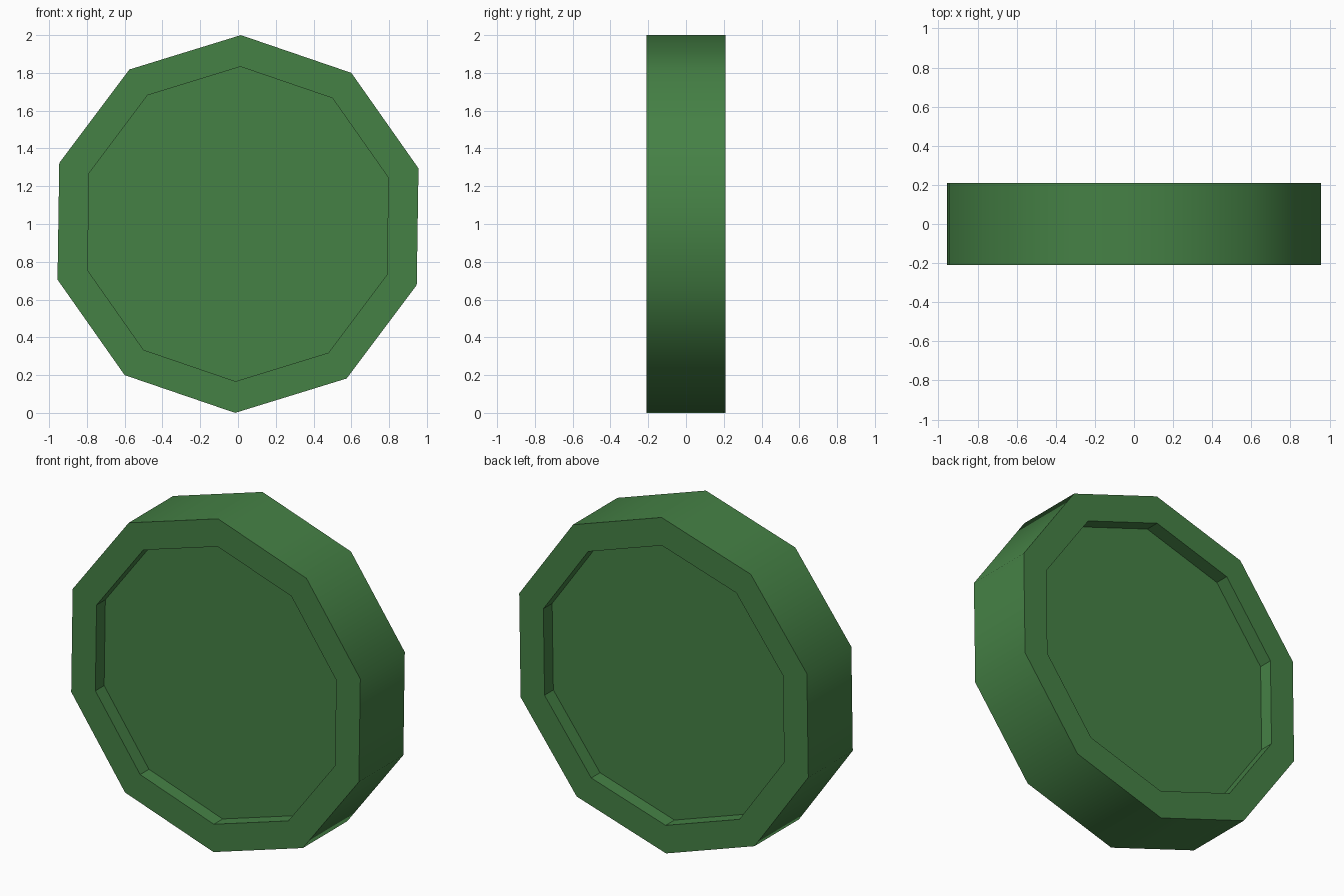
import bpy, bmesh
from math import sin, cos, radians

if "Cube" in bpy.data.objects:
    bpy.data.objects.remove(bpy.data.objects["Cube"])

SIDES, TURN = 10, radians(0.87)
OUTER, INNER = 1.0, 0.833
HALF, FLOOR = 0.21, 0.127

bm = bmesh.new()


def ring(radius, y):
    pts = []
    for i in range(SIDES):
        a = TURN + radians(360 / SIDES) * i
        pts.append(bm.verts.new((radius * sin(a), y, 1 + radius * cos(a))))
    return pts


# Profile from the front recess floor, over the rim, to the back recess floor
profile = [(INNER, -FLOOR), (INNER, -HALF), (OUTER, -HALF),
           (OUTER, HALF), (INNER, HALF), (INNER, FLOOR)]
rings = [ring(r, y) for r, y in profile]
tread = []
for k, (a, b) in enumerate(zip(rings, rings[1:])):
    for i in range(SIDES):
        j = (i + 1) % SIDES
        f = bm.faces.new((a[i], a[j], b[j], b[i]))
        if k == 2:
            tread.append(f)

# Recess floors
bm.faces.new(rings[0])
bm.faces.new(rings[-1])
bmesh.ops.recalc_face_normals(bm, faces=bm.faces)

# Smooth tread with sharp rims, everything else flat
for f in tread:
    f.smooth = True
for e in bm.edges:
    e.smooth = all(f.smooth for f in e.link_faces)

mesh = bpy.data.meshes.new("wheel")
bm.to_mesh(mesh)
bm.free()
wheel = bpy.data.objects.new("wheel", mesh)
bpy.context.collection.objects.link(wheel)

# Green paint
green = bpy.data.materials.new("green")
green.diffuse_color = (0.06, 0.22, 0.06, 1)
green.use_nodes = True
green.node_tree.nodes["Principled BSDF"].inputs["Base Color"].default_value = green.diffuse_color
mesh.materials.append(green)
